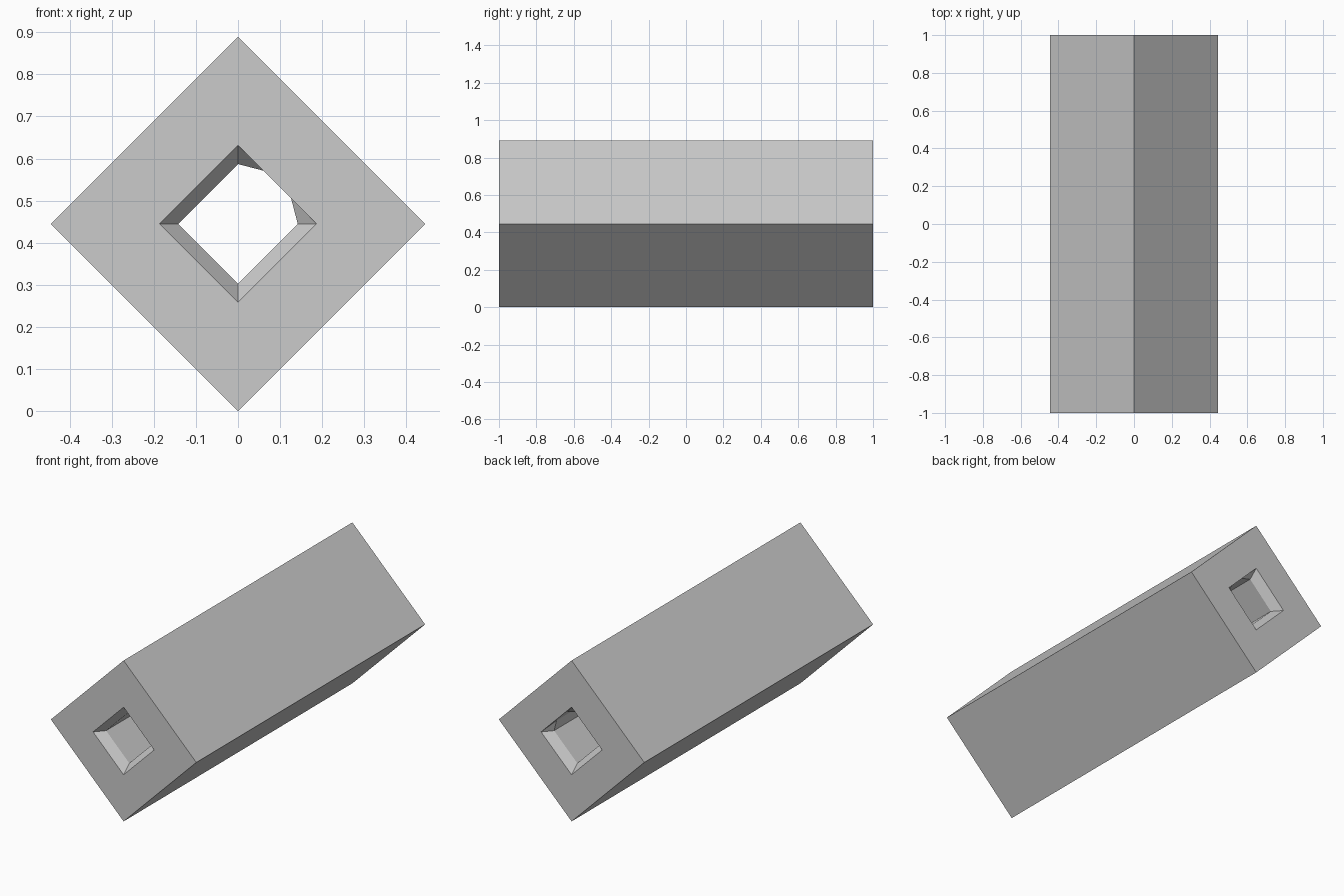
import bpy
import bmesh

cube = bpy.data.objects.get("Cube")
if cube:
    bpy.data.objects.remove(cube, do_unlink=True)

HALF_LENGTH = 1.0
RADIUS = 0.445        # half diagonal of the beam
MOUTH = 0.187         # half diagonal of the hole at each end
BORE = 0.142          # half diagonal of the hole inside
LIP = 0.05            # depth of the sloped lip

grey = bpy.data.materials.new("plain grey")
grey.use_nodes = True
colour = (0.6, 0.6, 0.6, 1)
grey.diffuse_color = colour
grey.node_tree.nodes["Principled BSDF"].inputs["Base Color"].default_value = colour


def diamond(r):
    return [(0, r), (r, 0), (0, -r), (-r, 0)]


bm = bmesh.new()


def ring(profile, y):
    return [bm.verts.new((x, y, z + RADIUS)) for x, z in profile]


def bridge(a, b):
    for i in range(len(a)):
        j = (i + 1) % len(a)
        bm.faces.new((a[i], a[j], b[j], b[i]))


# Bore profile: a diamond whose upper +x side bulges out to the mouth
bore_profile = diamond(BORE)
bore_profile[1:1] = [(0.061, MOUTH - 0.061), (MOUTH - 0.061, 0.061)]

outer_rings, bore_rings = [], []
for side in (-1, 1):
    # End face with its diamond mouth
    outer = ring(diamond(RADIUS), side * HALF_LENGTH)
    mouth = ring(diamond(MOUTH), side * HALF_LENGTH)
    bore = ring(bore_profile, side * (HALF_LENGTH - LIP))
    bridge(outer, mouth)
    # Sloped lip: corner triangles and flat strip on the bulged side
    bm.faces.new((mouth[0], bore[1], bore[0]))
    bm.faces.new((mouth[0], mouth[1], bore[2], bore[1]))
    bm.faces.new((mouth[1], bore[3], bore[2]))
    for i in (1, 2, 3):
        j = (i + 1) % 4
        bm.faces.new((mouth[i], mouth[j], bore[(i + 3) % 6], bore[i + 2]))
    outer_rings.append(outer)
    bore_rings.append(bore)

# Long outer sides and bore walls
bridge(*outer_rings)
bridge(*bore_rings)
bmesh.ops.recalc_face_normals(bm, faces=bm.faces)

mesh = bpy.data.meshes.new("hollow_beam")
bm.to_mesh(mesh)
bm.free()
mesh.materials.append(grey)
beam = bpy.data.objects.new("hollow_beam", mesh)
bpy.context.collection.objects.link(beam)
